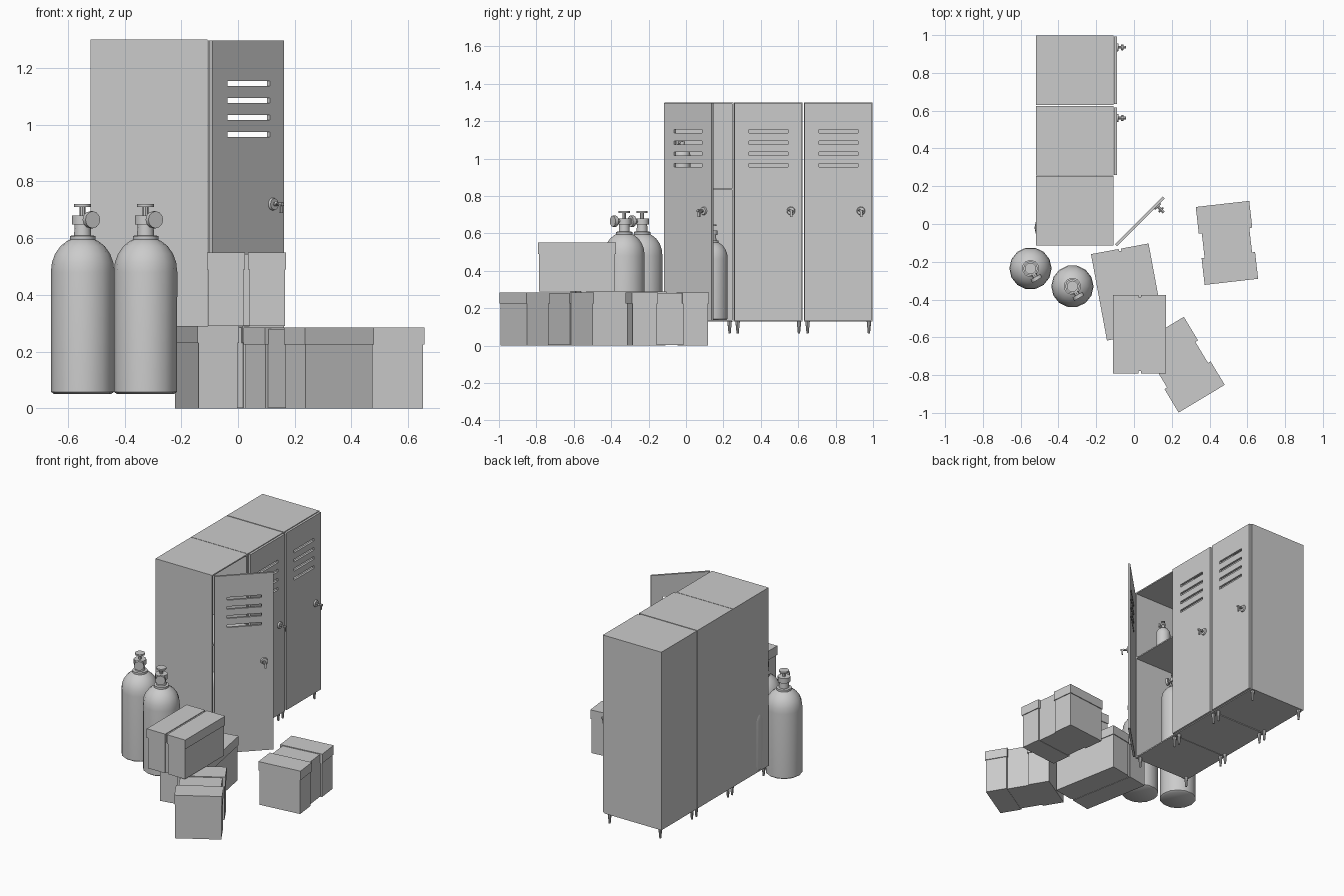
import bpy, bmesh, math
from mathutils import Matrix, Vector

if "Cube" in bpy.data.objects:
    bpy.data.objects.remove(bpy.data.objects["Cube"])

grey = bpy.data.materials.new("plain grey")
grey.use_nodes = True
grey.diffuse_color = (0.6, 0.6, 0.6, 1)
grey.node_tree.nodes["Principled BSDF"].inputs["Base Color"].default_value = (0.6, 0.6, 0.6, 1)


def finish(name, bm, loc=(0, 0, 0), turn=0, smooth=False):
    me = bpy.data.meshes.new(name)
    bmesh.ops.recalc_face_normals(bm, faces=bm.faces)
    bm.to_mesh(me)
    bm.free()
    me.materials.append(grey)
    if smooth:
        me.shade_smooth()
        me.set_sharp_from_angle(angle=math.radians(40))
    ob = bpy.data.objects.new(name, me)
    ob.location = loc
    ob.rotation_euler.z = math.radians(turn)
    bpy.context.collection.objects.link(ob)
    return ob


def box(bm, lo, hi):
    lo, hi = Vector(lo), Vector(hi)
    m = Matrix.Translation((lo + hi) / 2) @ Matrix.Diagonal((*(hi - lo), 1))
    bmesh.ops.create_cube(bm, size=1, matrix=m)


def rod(bm, a, b, r1, r2=None, sides=12):
    a, b = Vector(a), Vector(b)
    d = b - a
    m = Matrix.Translation((a + b) / 2) @ d.to_track_quat('Z', 'Y').to_matrix().to_4x4()
    bmesh.ops.create_cone(bm, cap_ends=True, segments=sides, radius1=r1,
                          radius2=r1 if r2 is None else r2, depth=d.length, matrix=m)


def lathe(bm, profile, sides=12):
    rings = [[bm.verts.new((r * math.cos(math.tau * i / sides), r * math.sin(math.tau * i / sides), z))
              for i in range(sides)] for r, z in profile]
    for a, b in zip(rings, rings[1:]):
        for i in range(sides):
            j = (i + 1) % sides
            bm.faces.new((a[i], a[j], b[j], b[i]))
    bm.faces.new(rings[0][::-1])
    bm.faces.new(rings[-1])


# Lockers
BACK, FRONT, LOW, HIGH, WIDE, WALL = -0.52, -0.108, 0.13, 1.30, 0.368, 0.008


def locker(name, y):
    bm = bmesh.new()
    y2 = y + WIDE
    box(bm, (BACK, y, LOW), (BACK + WALL, y2, HIGH))
    for a in (y, y2 - WALL):
        box(bm, (BACK + WALL, a, LOW), (FRONT, a + WALL, HIGH))
    for z in (LOW, 0.832, HIGH - WALL):
        box(bm, (BACK + WALL, y + WALL, z), (FRONT, y2 - WALL, z + WALL))
    finish(name + "_cabinet", bm)
    bm = bmesh.new()
    for x in (BACK + 0.022, FRONT - 0.022):
        for ly in (y + 0.02, y2 - 0.02):
            rod(bm, (x, ly, 0.065), (x, ly, LOW), 0.006, 0.012, 8)
    finish(name + "_legs", bm, smooth=True)


def door(name, loc, turn):
    # Panel grid with four vent slots left open
    ys = [0.004, 0.08, 0.29, WIDE - 0.006]
    zs = [LOW + 0.003]
    for k in range(4):
        zs += [0.956 + 0.06 * k, 0.974 + 0.06 * k]
    zs.append(HIGH - 0.003)
    bm = bmesh.new()
    grid = [[bm.verts.new((0, y, z)) for y in ys] for z in zs]
    for r in range(len(zs) - 1):
        for c in range(3):
            if not (c == 1 and r % 2):
                bm.faces.new((grid[r][c], grid[r][c + 1], grid[r + 1][c + 1], grid[r + 1][c]))
    panel = finish(name, bm, loc, turn)
    thick = panel.modifiers.new("thickness", 'SOLIDIFY')
    thick.thickness, thick.offset = 0.014, 0
    # Handle with rose, stem and hanging lever
    bm = bmesh.new()
    y, z = 0.305, 0.72
    rod(bm, (0.005, y, z), (0.016, y, z), 0.023, 0.02, 16)
    rod(bm, (0.016, y, z), (0.056, y, z), 0.007, sides=8)
    rod(bm, (0.036, y - 0.014, z + 0.006), (0.036, y + 0.014, z - 0.006), 0.006, sides=8)
    box(bm, (0.042, y - 0.005, z - 0.032), (0.05, y + 0.008, z + 0.004))
    finish(name + "_handle", bm, loc, turn, True)


for label, y, turn in (("open_locker", -0.115, -45), ("middle_locker", 0.256, 0), ("end_locker", 0.63, 0)):
    locker(label, y)
    door(label + "_door", (FRONT + 0.01, y, 0), turn)


# Gas tanks, standing on local zero
def tank(name, loc, size=1.0):
    bm = bmesh.new()
    lathe(bm, [(0.1, 0), (0.111, 0.008), (0.112, 0.43), (0.108, 0.465), (0.097, 0.495),
               (0.078, 0.522), (0.055, 0.54), (0.045, 0.545), (0.045, 0.558), (0.03, 0.56),
               (0.028, 0.6)], 14)
    rod(bm, (0, 0, 0.598), (0, 0, 0.63), 0.038, 0.038)
    rod(bm, (0, 0, 0.63), (0, 0, 0.66), 0.01, sides=8)
    rod(bm, (0, 0, 0.66), (0, 0, 0.67), 0.03)
    out = Vector((0.5, -0.86, 0))
    mid = Vector((0, 0, 0.615))
    rod(bm, mid, mid + out * 0.06, 0.014, sides=8)
    rod(bm, mid + out * 0.052, mid + out * 0.072, 0.03)
    ob = finish(name, bm, loc, 0, True)
    ob.scale = (size,) * 3


tank("outer_tank", (-0.548, -0.235, 0.05))
tank("inner_tank", (-0.326, -0.33, 0.05))
tank("locker_tank_front", (-0.21, 0.14, 0.137), 0.76)
tank("locker_tank_back", (-0.442, -0.02, 0.137), 0.76)
tank("shelf_tank", (-0.25, -0.02, 0.84), 0.4)


# Cartons with lids, split by a recessed band that runs across the given axis
def carton(name, loc, size, turn, axis, band, inset):
    bm = bmesh.new()
    half = (size[0] / 2, size[1] / 2)
    tall, lid = size[2], size[2] - 0.06
    for side in (-1, 1):
        lo, hi = [-half[0], -half[1]], [half[0], half[1]]
        if side < 0:
            hi[axis] = -band / 2
        else:
            lo[axis] = band / 2
        body_lo, body_hi = [v + 0.005 for v in lo], [v - 0.005 for v in hi]
        box(bm, (*body_lo, 0), (*body_hi, lid))
        box(bm, (*lo, lid), (*hi, tall))
    core = [h - inset for h in half]
    core[axis] = band / 2 + 0.01
    box(bm, (-core[0], -core[1], 0.002), (core[0], core[1], tall - 0.005))
    finish(name, bm, loc, turn)


carton("lower_carton", (-0.033, -0.36, 0), (0.31, 0.465, 0.29), 10.5, 0, 0.012, 0.012)
carton("stacked_carton", (0.03, -0.583, 0.29), (0.28, 0.415, 0.26), 0, 0, 0.012, 0.012)
carton("side_carton", (0.492, -0.10, 0), (0.285, 0.415, 0.285), 6.5, 1, 0.13, 0.016)
carton("front_carton", (0.25, -0.745, 0), (0.285, 0.42, 0.285), 31, 1, 0.13, 0.016)
